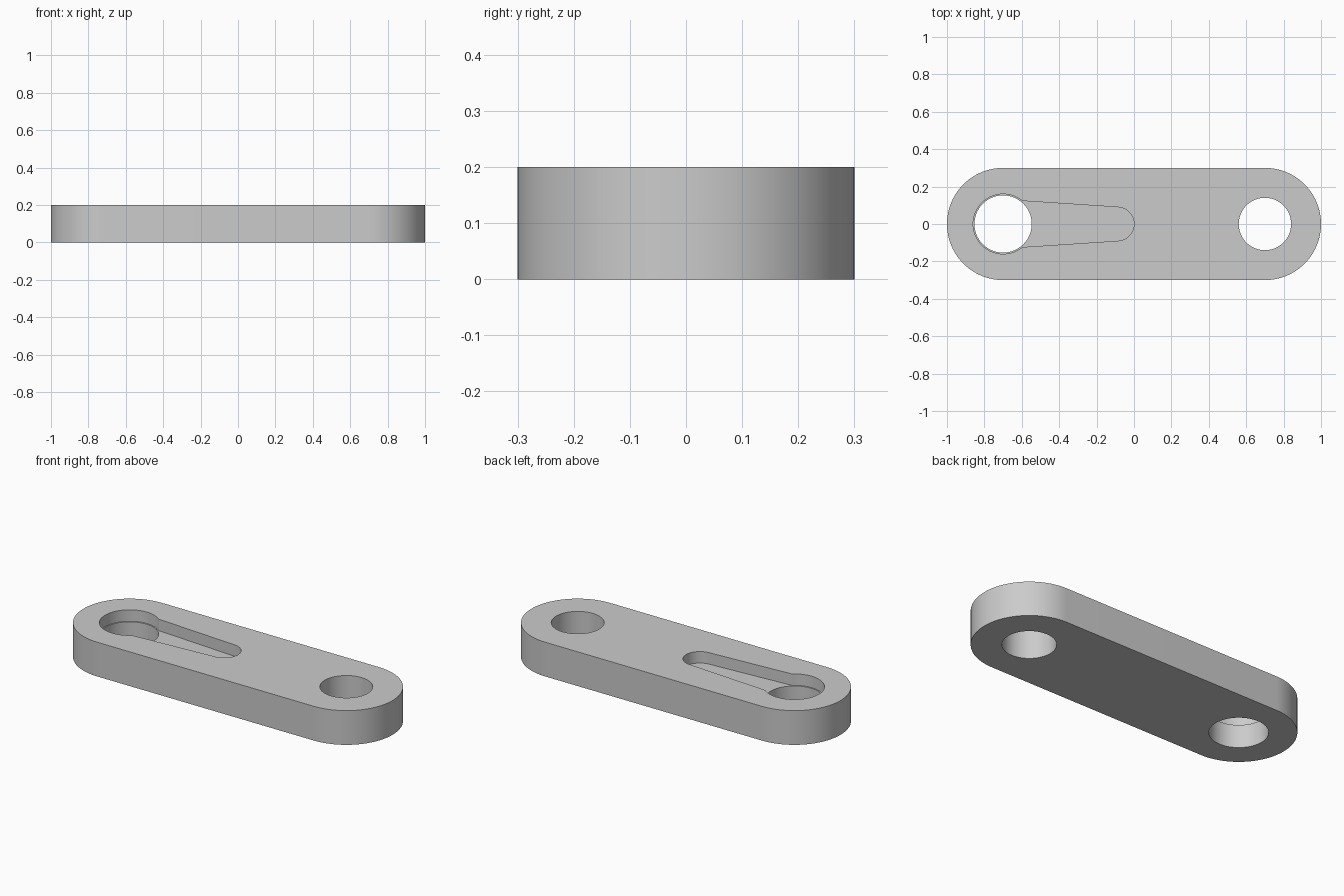
import bpy, bmesh, math

if "Cube" in bpy.data.objects:
    bpy.data.objects.remove(bpy.data.objects["Cube"])

THICK = 0.2
FLOOR = 0.133          # height of the keyhole pocket floor


def arc(cx, radius, start, end, n):
    """Points on an arc centred on the x axis, angles in degrees."""
    return [(cx + radius * math.cos(math.radians(start + (end - start) * i / n)),
             radius * math.sin(math.radians(start + (end - start) * i / n)))
            for i in range(n + 1)]


def prism(name, outline, z0, z1):
    """Extrude a closed outline from z0 to z1."""
    bm = bmesh.new()
    face = bm.faces.new([bm.verts.new((x, y, z0)) for x, y in outline])
    top = bmesh.ops.extrude_face_region(bm, geom=[face])["geom"]
    bmesh.ops.translate(bm, vec=(0, 0, z1 - z0),
                        verts=[v for v in top if isinstance(v, bmesh.types.BMVert)])
    bmesh.ops.recalc_face_normals(bm, faces=bm.faces)
    mesh = bpy.data.meshes.new(name)
    bm.to_mesh(mesh)
    bm.free()
    obj = bpy.data.objects.new(name, mesh)
    bpy.context.collection.objects.link(obj)
    return obj


# Rounded link plate
plate = prism("link_plate", arc(0.7, 0.3, -90, 90, 48) + arc(-0.7, 0.3, 90, 270, 48),
              0, THICK)

# Keyhole pocket: round seat joined to a tapering slot with a rounded end
seat_x, seat_r = -0.7, 0.16
wide_r, end_x, end_r = 0.13, -0.09, 0.09
tangent = 90 - math.degrees(math.asin((wide_r - end_r) / (end_x - seat_x)))
joint = tangent - math.degrees(math.acos(wide_r / seat_r))
keyhole = arc(seat_x, seat_r, joint, 360 - joint, 72) + arc(end_x, end_r, -tangent, tangent, 40)

cutters = [
    prism("pocket_cutter", keyhole, FLOOR, THICK + 0.1),
    prism("seat_hole_cutter", arc(seat_x, 0.153, 0, 360, 96)[:-1], -0.1, THICK + 0.1),
    prism("pin_hole_cutter", arc(0.7, 0.14, 0, 360, 96)[:-1], -0.1, THICK + 0.1),
]

# Cut the pocket and both holes
bpy.context.view_layer.objects.active = plate
plate.select_set(True)
for cutter in cutters:
    cutter.hide_render = True
    mod = plate.modifiers.new(cutter.name, "BOOLEAN")
    mod.operation = "DIFFERENCE"
    mod.solver = "EXACT"
    mod.object = cutter
    bpy.ops.object.modifier_apply(modifier=mod.name)
    bpy.data.objects.remove(cutter)

# Smooth walls with crisp rims
bpy.ops.object.shade_smooth_by_angle(angle=math.radians(30))

# Plain grey metal
grey = bpy.data.materials.new("light_grey")
grey.diffuse_color = (0.6, 0.6, 0.6, 1)
grey.use_nodes = True
grey.node_tree.nodes["Principled BSDF"].inputs["Base Color"].default_value = grey.diffuse_color
plate.data.materials.clear()
plate.data.materials.append(grey)
